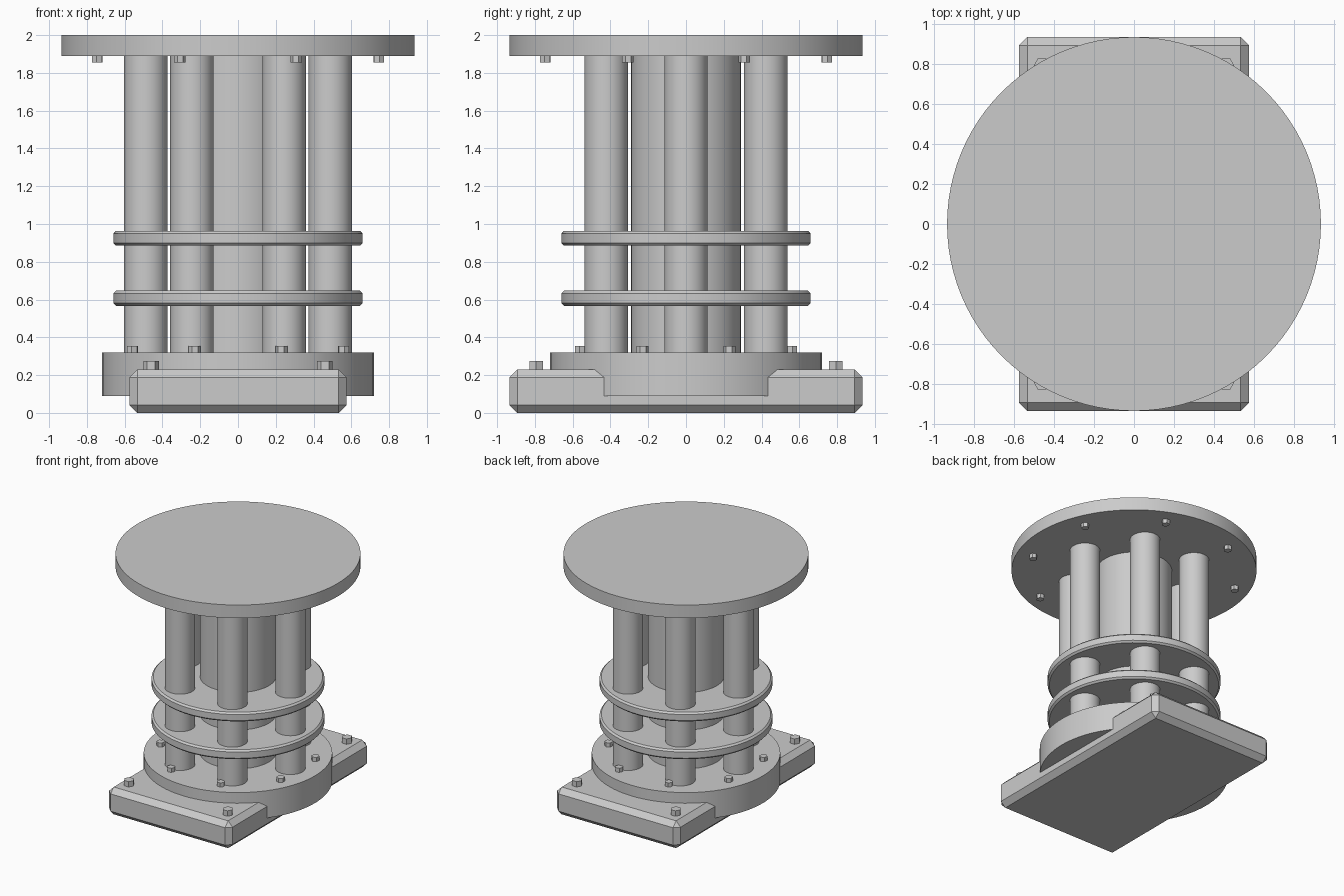
import bpy, math

if "Cube" in bpy.data.objects:
    bpy.data.objects.remove(bpy.data.objects["Cube"])

metal = bpy.data.materials.new("plain_grey")
metal.diffuse_color = (0.6, 0.6, 0.6, 1)
metal.use_nodes = True
metal.node_tree.nodes["Principled BSDF"].inputs["Base Color"].default_value = metal.diffuse_color


def finish(ob, name, bevel=0, smooth=True):
    ob.name = name
    ob.data.materials.append(metal)
    if bevel:
        m = ob.modifiers.new("chamfer", "BEVEL")
        m.width = bevel
        m.segments = 1
        m.limit_method = 'ANGLE'
        m.angle_limit = math.radians(40)
        bpy.ops.object.modifier_apply(modifier=m.name)
    if smooth:
        bpy.ops.object.shade_smooth_by_angle(angle=math.radians(30))


def cylinder(name, r, z0, z1, x=0, y=0, sides=64, bevel=0, rot=0):
    bpy.ops.mesh.primitive_cylinder_add(vertices=sides, radius=r, depth=z1 - z0,
                                        location=(x, y, (z0 + z1) / 2),
                                        rotation=(0, 0, rot))
    finish(bpy.context.object, name, bevel, sides > 6)


def polar(r, i, n, start=0):
    a = math.radians(start) + i * math.tau / n
    return r * math.cos(a), r * math.sin(a), a


# Base plate with chamfered edges
bpy.ops.mesh.primitive_cube_add(size=1, location=(0, 0, 0.115))
base = bpy.context.object
base.scale = (1.15, 1.87, 0.23)
bpy.ops.object.transform_apply(location=False, scale=True)
finish(base, "base_plate", 0.042, False)

# Stacked discs and central column
cylinder("lower_disc", 0.72, 0.09, 0.32, sides=96)
cylinder("lower_ring", 0.66, 0.567, 0.647, sides=96, bevel=0.014)
cylinder("upper_ring", 0.66, 0.885, 0.963, sides=96, bevel=0.014)
cylinder("top_disc", 0.935, 1.89, 2.0, sides=96)
cylinder("central_column", 0.29, 0.3, 1.9)

# Six pillars around the column
for i in range(6):
    x, y, a = polar(0.488, i, 6)
    cylinder(f"pillar_{i + 1}", 0.115, 0.3, 1.9, x, y, sides=48)

# Hex bolts: eight under the top disc, eight on the lower disc
for i in range(8):
    x, y, a = polar(0.807, i, 8, 22.5)
    cylinder(f"top_bolt_{i + 1}", 0.031, 1.855, 1.895, x, y, 6, rot=a + math.pi / 6)
    x, y, a = polar(0.605, i, 8, 22.5)
    cylinder(f"disc_bolt_{i + 1}", 0.032, 0.31, 0.355, x, y, 6, rot=a + math.pi / 6)

# Four corner bolts on the base plate
for sx in (-1, 1):
    for sy in (-1, 1):
        cylinder("base_bolt", 0.041, 0.22, 0.275, sx * 0.46, sy * 0.793, 6, rot=math.pi / 6)
